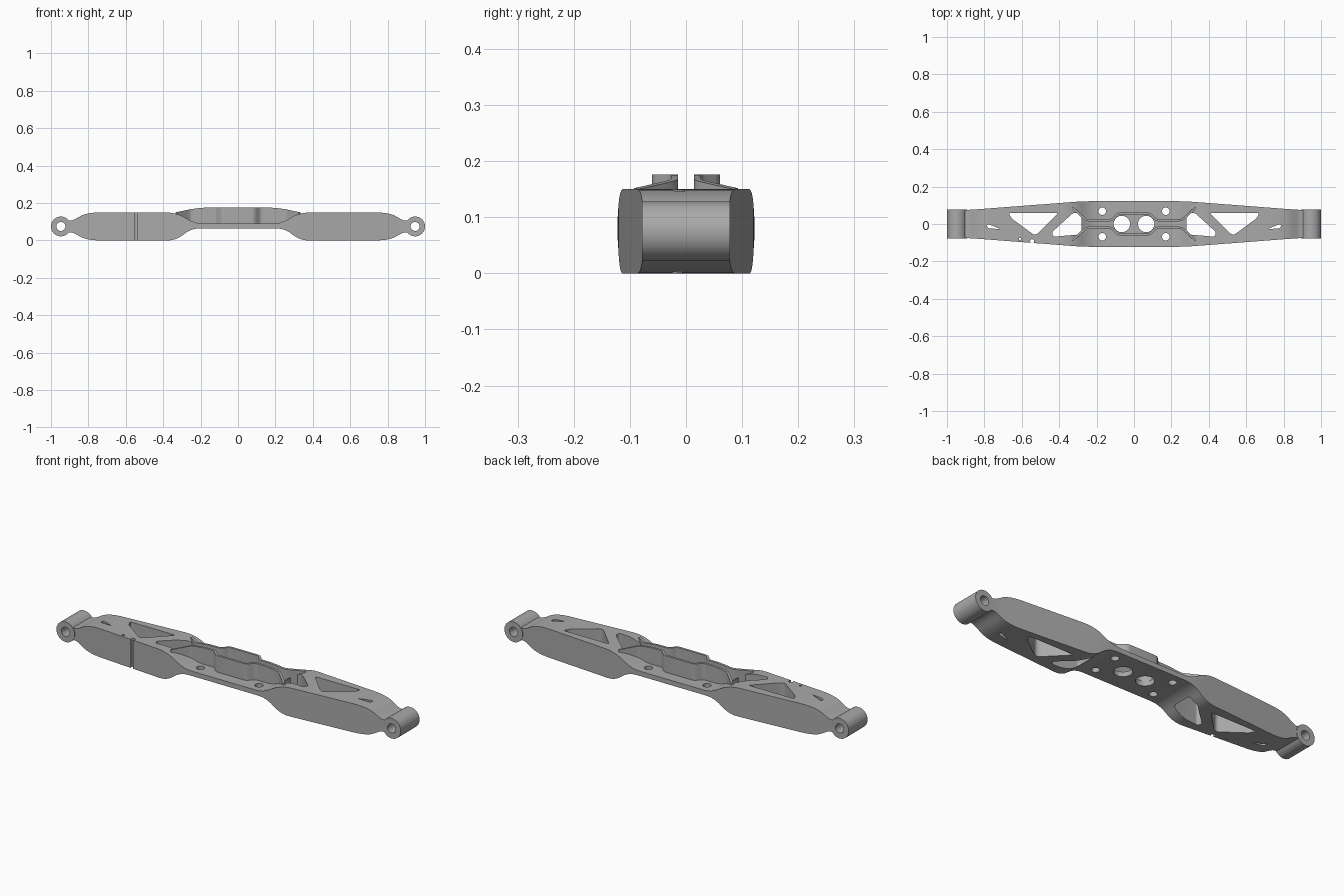
import bpy
import bmesh
import math
from mathutils import Vector

if "Cube" in bpy.data.objects:
    bpy.data.objects.remove(bpy.data.objects["Cube"], do_unlink=True)

grey = bpy.data.materials.new("machined grey")
grey.use_nodes = True
COLOUR = (0.4, 0.4, 0.4, 1)
grey.diffuse_color = COLOUR
grey.node_tree.nodes["Principled BSDF"].inputs["Base Color"].default_value = COLOUR


def rounded(points, default=0.0, steps=6):
    """Soften each corner; an optional third value is the trim distance."""
    out = []
    for i, p in enumerate(points):
        d = p[2] if len(p) > 2 else default
        c = Vector(p[:2])
        a = Vector(points[i - 1][:2]) - c
        b = Vector(points[(i + 1) % len(points)][:2]) - c
        if d == 0:
            out.append(c)
            continue
        a = c + a.normalized() * min(d, a.length * 0.48)
        b = c + b.normalized() * min(d, b.length * 0.48)
        for k in range(steps + 1):
            t = k / steps
            out.append(a * (1 - t) ** 2 + c * 2 * t * (1 - t) + b * t * t)
    return out


def circle(x, y, r, n=32):
    return [Vector((x + r * math.cos(math.tau * k / n), y + r * math.sin(math.tau * k / n)))
            for k in range(n)]


def prism(name, outlines, axis, low, high):
    """Extrude plan outlines along z, or side outlines along y."""
    bm = bmesh.new()
    for pts in outlines:
        if axis == "z":
            verts = [bm.verts.new((p.x, p.y, low)) for p in pts]
            move = (0, 0, high - low)
        else:
            verts = [bm.verts.new((p.x, low, p.y)) for p in pts]
            move = (0, high - low, 0)
        face = bm.faces.new(verts)
        new = bmesh.ops.extrude_face_region(bm, geom=[face])["geom"]
        bmesh.ops.translate(bm, vec=move,
                            verts=[v for v in new if isinstance(v, bmesh.types.BMVert)])
    bmesh.ops.recalc_face_normals(bm, faces=bm.faces)
    mesh = bpy.data.meshes.new(name)
    bm.to_mesh(mesh)
    bm.free()
    obj = bpy.data.objects.new(name, mesh)
    bpy.context.collection.objects.link(obj)
    mesh.materials.append(grey)
    return obj


def combine(obj, tool, operation):
    """Apply a boolean and remove the helper."""
    mod = obj.modifiers.new("cut", "BOOLEAN")
    mod.object, mod.operation, mod.solver = tool, operation, "EXACT"
    graph = bpy.context.evaluated_depsgraph_get()
    obj.data = bpy.data.meshes.new_from_object(obj.evaluated_get(graph))
    obj.modifiers.clear()
    bpy.data.objects.remove(tool, do_unlink=True)


def smooth(obj):
    bpy.ops.object.select_all(action="DESELECT")
    obj.select_set(True)
    bpy.context.view_layer.objects.active = obj
    bpy.ops.object.shade_smooth_by_angle(angle=math.radians(25))


def flip(points):
    return [(-p[0],) + tuple(p[1:]) for p in reversed(points)]


# Beam: side profile trimmed by the tapered plan
top = [(.23, .09, .05), (.33, .15, .06), (.81, .15, .08), (.885, .105, .03), (.915, .108)]
bottom = [(.915, .042), (.885, .045, .03), (.81, 0, .08), (.33, 0, .05), (.25, .065, .05)]
right = top + bottom
beam = prism("beam", [rounded(right + flip(right))], "y", -.2, .2)

edge = [(.93, .074), (.86, .077), (.27, .122, .06)]
upper = edge + flip(edge)
lower = [(-x, -y, *r) for x, y, *r in upper]
combine(beam, prism("plan", [rounded(upper + lower)], "z", -.1, .3), "INTERSECT")

# Truss windows and mounting holes
windows = [
    [(.405, .06), (.67, .06), (.655, .03), (.535, -.058), (.515, -.052)],
    [(.28, .055), (.325, .06), (.44, -.045), (.43, -.068), (.28, -.055)],
    [(.712, -.028), (.785, .002), (.785, -.022)],
]
cuts = []
for w in windows:
    cuts += [rounded(w, .012), rounded(flip(w), .012)]
for side in (-1, 1):
    cuts.append(circle(side * .065, 0, .044))
    cuts += [circle(side * .17, y, .02) for y in (-.068, .068)]
# Cable notch and pin hole on the front flank
cuts += [circle(-.545, -.092, .011), circle(-.61, -.08, .006)]
combine(beam, prism("cuts", cuts, "z", -.1, .3), "DIFFERENCE")
smooth(beam)

# Guide walls: thin ribbons that bulge around the large holes and flare at the ends
half = [(.33, .088), (.262, .025, .03), (.245, .02, .02), (.118, .02, .015), (.085, .055, .012)]
path = rounded(half + flip(half))
left, right_side = [], []
for i, p in enumerate(path):
    a, b = path[max(i - 1, 0)], path[min(i + 1, len(path) - 1)]
    d = (b - a).normalized()
    n = Vector((-d.y, d.x)) * .006
    left.append(p + n)
    right_side.append(p - n)
ribbon = left + right_side[::-1]
crest = [(.21, .176, .06), (.34, .149), (.34, .07)]
for name, sign in (("back_guide_wall", 1), ("front_guide_wall", -1)):
    wall = prism(name, [[Vector((p.x, p.y * sign)) for p in ribbon]], "z", 0, .3)
    outline = rounded(flip(crest) + crest)
    combine(wall, prism("crest", [outline], "y", -.2, .2), "INTERSECT")
    smooth(wall)

# End eyes with through bores
for name, side in (("left_eye", 1), ("right_eye", -1)):
    x = side * .947
    eye = prism(name, [circle(x, .075, .053, 48)], "y", -.078, .078)
    combine(eye, prism("bore", [circle(x, .075, .024)], "y", -.1, .1), "DIFFERENCE")
    smooth(eye)
